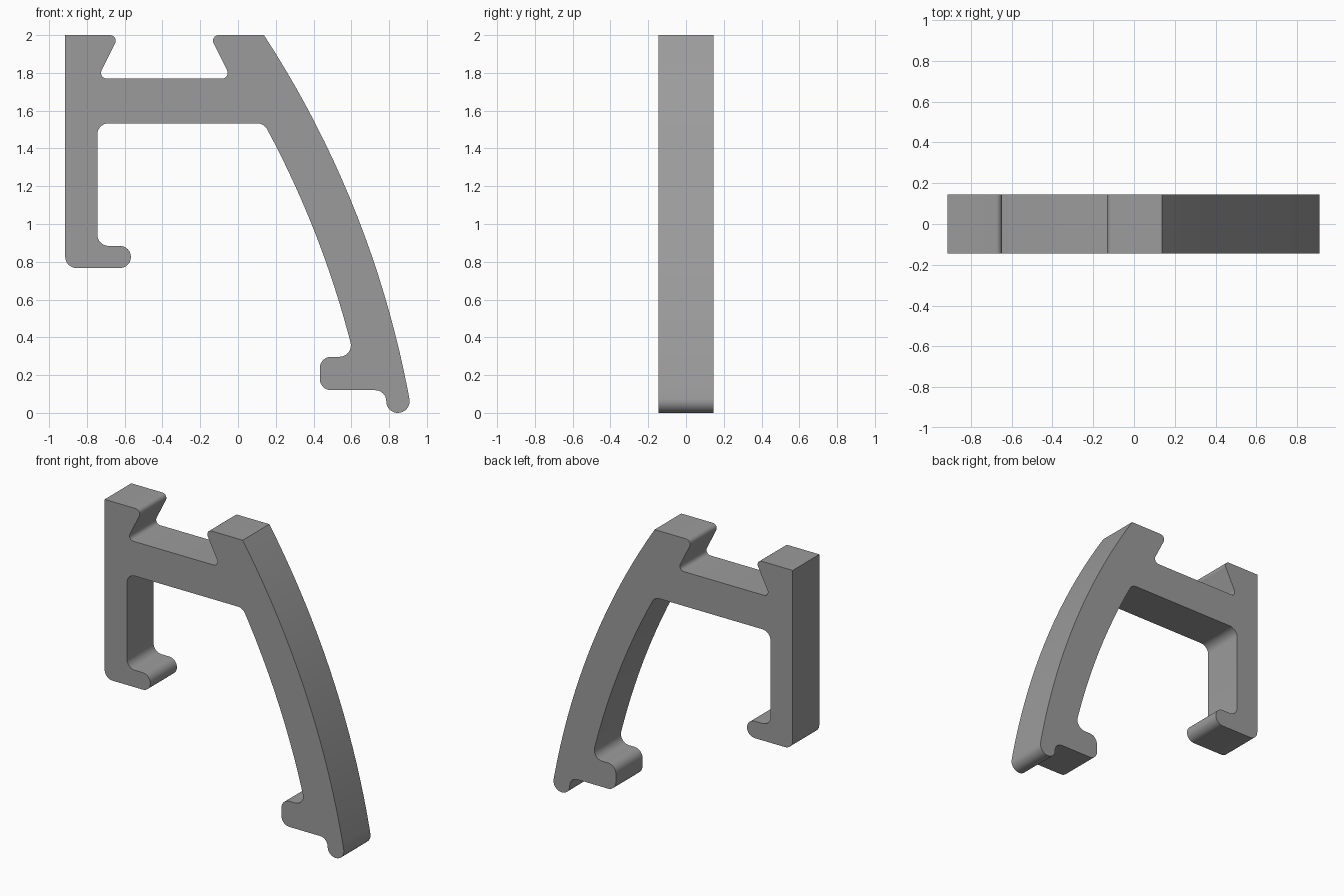
import bpy, bmesh, math
from mathutils import Vector

if "Cube" in bpy.data.objects:
    bpy.data.objects.remove(bpy.data.objects["Cube"])

HALF_DEPTH = 0.145
ARC_CENTER = Vector((-4.294, -0.889))   # shared centre of both faces of the curved leg
R_OUTER, R_INNER = 5.29, 5.05


def arc(radius, z_start, z_end, steps):
    """Points on the curved leg between two heights, both ends included."""
    a0 = math.asin((z_start - ARC_CENTER.y) / radius)
    a1 = math.asin((z_end - ARC_CENTER.y) / radius)
    angles = [a0 + (a1 - a0) * i / steps for i in range(steps + 1)]
    return [ARC_CENTER + radius * Vector((math.cos(a), math.sin(a))) for a in angles]


def rounded(corners, steps=8):
    """Replace each (point, radius) corner with a tangent arc."""
    out = []
    for i, (p, r) in enumerate(corners):
        if r == 0:
            out.append(p)
            continue
        u = (corners[i - 1][0] - p).normalized()
        v = (corners[(i + 1) % len(corners)][0] - p).normalized()
        half = u.angle(v) / 2
        center = p + (u + v).normalized() * (r / math.sin(half))
        a = p + u * (r / math.tan(half)) - center
        b = p + v * (r / math.tan(half)) - center
        sweep = math.atan2(a.x * b.y - a.y * b.x, a.dot(b))
        start = math.atan2(a.y, a.x)
        for k in range(steps + 1):
            t = start + sweep * k / steps
            out.append(center + r * Vector((math.cos(t), math.sin(t))))
    return out


def corner(x, z, r=0.0):
    return (Vector((x, z)), r)


def leg_face(points, r_first, r_last):
    radii = [r_first] + [0.0] * (len(points) - 2) + [r_last]
    return list(zip(points, radii))


# Straight leg with its hook, then the underside of the cross bar
profile = [
    corner(-0.915, 2.0),
    corner(-0.915, 0.767, 0.06),
    corner(-0.567, 0.767, 0.058),
    corner(-0.567, 0.884, 0.058),
    corner(-0.745, 0.884, 0.06),
    corner(-0.745, 1.533, 0.06),
]
# Inner face of the curved leg
profile += leg_face(arc(R_INNER, 1.533, 0.297, 12), 0.06, 0.06)
# Foot block and toe
profile += [
    corner(0.433, 0.297, 0.06),
    corner(0.433, 0.12, 0.06),
    corner(0.785, 0.12, 0.058),
    corner(0.785, 0.0, 0.06),
]
# Outer face of the curved leg
profile += leg_face(arc(R_OUTER, 0.0, 2.0, 20), 0.062, 0.0)
# Dovetail slot in the top
profile += [
    corner(-0.151, 2.0, 0.03),
    corner(-0.036, 1.77, 0.03),
    corner(-0.744, 1.77, 0.03),
    corner(-0.629, 2.0, 0.03),
]

# Extrude the profile through the depth
bm = bmesh.new()
front = bm.faces.new([bm.verts.new((p.x, -HALF_DEPTH, p.y)) for p in rounded(profile)])
result = bmesh.ops.extrude_face_region(bm, geom=[front], use_keep_orig=True)
back_verts = [g for g in result["geom"] if isinstance(g, bmesh.types.BMVert)]
bmesh.ops.translate(bm, verts=back_verts, vec=(0, 2 * HALF_DEPTH, 0))
bmesh.ops.recalc_face_normals(bm, faces=bm.faces)

mesh = bpy.data.meshes.new("clip_bracket")
bm.to_mesh(mesh)
bm.free()
bracket = bpy.data.objects.new("clip_bracket", mesh)
bpy.context.collection.objects.link(bracket)

grey = bpy.data.materials.new("mid_grey")
grey.diffuse_color = (0.33, 0.33, 0.33, 1.0)
grey.use_nodes = True
grey.node_tree.nodes["Principled BSDF"].inputs["Base Color"].default_value = grey.diffuse_color
mesh.materials.append(grey)

bpy.context.view_layer.objects.active = bracket
bracket.select_set(True)
bpy.ops.object.shade_smooth_by_angle(angle=math.radians(25))
